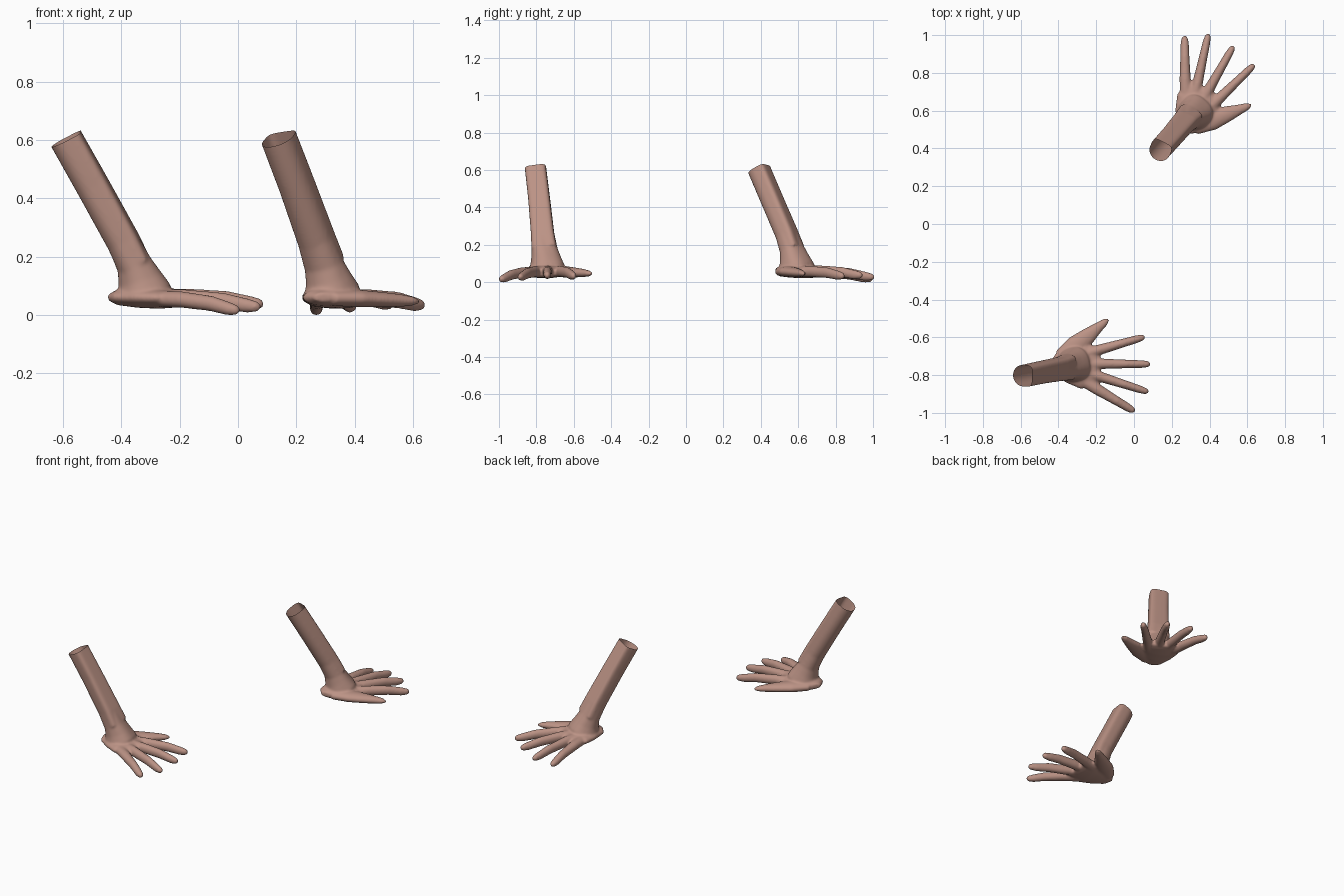
import bpy, bmesh
from math import sin, cos, pi, radians, copysign
from mathutils import Vector, Matrix

cube = bpy.data.objects.get("Cube")
if cube:
    bpy.data.objects.remove(cube)

SKIN = (0.50, 0.29, 0.235, 1)
skin = bpy.data.materials.new("skin")
skin.use_nodes = True
skin.diffuse_color = SKIN
bsdf = skin.node_tree.nodes["Principled BSDF"]
bsdf.inputs["Base Color"].default_value = SKIN
bsdf.inputs["Roughness"].default_value = 0.7


def loft(bm, stations, top_power=1.0, roll=0.0, sides=32):
    """Closed tube through stations (x, y, z, half width, half height)."""
    pts = [Vector(s[:3]) for s in stations]
    rings = []
    for i, (p, s) in enumerate(zip(pts, stations)):
        d = (pts[min(i + 1, len(pts) - 1)] - pts[max(i - 1, 0)]).normalized()
        side = d.cross(Vector((0, 0, 1))).normalized()
        up = side.cross(d)
        side, up = side * cos(roll) - up * sin(roll), up * cos(roll) + side * sin(roll)
        ring = []
        for k in range(sides):
            c, n = cos(2 * pi * k / sides), sin(2 * pi * k / sides)
            power = top_power if n > 0 else 1.0
            u = copysign(abs(c) ** power, c) * s[3]
            v = copysign(abs(n) ** power, n) * s[4]
            ring.append(bm.verts.new(p + side * u + up * v))
        rings.append(ring)
    for a, b in zip(rings, rings[1:]):
        for k in range(sides):
            j = (k + 1) % sides
            bm.faces.new((a[k], a[j], b[j], b[k]))
    bm.faces.new(rings[0])
    bm.faces.new(rings[-1])


def finger(bm, root, base, tip, wide, thick):
    """Tapered digit: metacarpal from root to base, then out to a rounded tip."""
    root, base, tip = Vector(root), Vector(base), Vector(tip)
    mid = base.lerp(tip, 0.5) + Vector((0, 0, 0.006))
    rows = [(root, wide * 1.3, thick), (base, wide, thick),
            (mid, wide * 0.82, thick * 0.95),
            (base.lerp(tip, 0.82), wide * 0.74, thick * 0.82),
            (base.lerp(tip, 0.95), wide * 0.58, thick * 0.62),
            (tip, wide * 0.25, thick * 0.3)]
    loft(bm, [(*p, w, h) for p, w, h in rows], sides=20)


bm = bmesh.new()
# Forearm: flat on its front, round behind
loft(bm, [(-0.63, -0.812, 0.68, 0.057, 0.057), (-0.59, -0.803, 0.60, 0.057, 0.057),
          (-0.50, -0.784, 0.44, 0.058, 0.057), (-0.395, -0.765, 0.25, 0.062, 0.057)
          , (-0.357, -0.757, 0.17, 0.068, 0.058)], top_power=0.4, roll=radians(16))
# Wrist
loft(bm, [(-0.41, -0.768, 0.28, 0.058, 0.052), (-0.357, -0.757, 0.17, 0.070, 0.060),
          (-0.338, -0.75, 0.12, 0.080, 0.075), (-0.325, -0.745, 0.08, 0.092, 0.092),
          (-0.32, -0.745, 0.055, 0.095, 0.095)], top_power=0.8)
# Palm
loft(bm, [(-0.433, -0.715, 0.058, 0.03, 0.015), (-0.41, -0.73, 0.058, 0.068, 0.027),
          (-0.34, -0.74, 0.058, 0.104, 0.036), (-0.27, -0.752, 0.056, 0.122, 0.037),
          (-0.21, -0.755, 0.053, 0.108, 0.030), (-0.18, -0.755, 0.05, 0.09, 0.02)])
# Thumb, with a broad web at its root
loft(bm, [(-0.39, -0.705, 0.055, 0.04, 0.026), (-0.31, -0.645, 0.054, 0.055, 0.030),
          (-0.24, -0.59, 0.05, 0.043, 0.026), (-0.19, -0.548, 0.047, 0.028, 0.022),
          (-0.155, -0.52, 0.045, 0.020, 0.016), (-0.135, -0.503, 0.043, 0.007, 0.006)])
# Four fingers
finger(bm, (-0.30, -0.70, 0.055), (-0.18, -0.665, 0.055), (0.058, -0.597, 0.03), 0.028, 0.030)
finger(bm, (-0.30, -0.74, 0.057), (-0.17, -0.740, 0.058), (0.088, -0.742, 0.034), 0.028, 0.030)
finger(bm, (-0.30, -0.77, 0.057), (-0.18, -0.808, 0.055), (0.077, -0.890, 0.024), 0.028, 0.030)
finger(bm, (-0.32, -0.79, 0.055), (-0.19, -0.878, 0.050), (0.004, -0.993, 0.012), 0.030, 0.028)
bmesh.ops.recalc_face_normals(bm, faces=bm.faces)
rough = bpy.data.meshes.new("rough_arm")
bm.to_mesh(rough)
bm.free()

# Fuse the parts into one skin
helper = bpy.data.objects.new("arm_helper", rough)
bpy.context.collection.objects.link(helper)
fuse = helper.modifiers.new("fuse", 'REMESH')
fuse.mode = 'VOXEL'
fuse.voxel_size = 0.006
relax = helper.modifiers.new("relax", 'SMOOTH')
relax.factor = 0.5
relax.iterations = 10
deps = bpy.context.evaluated_depsgraph_get()
fused = bpy.data.meshes.new_from_object(helper.evaluated_get(deps))
bpy.data.objects.remove(helper)

# Cut the forearm open at its upper end
bm = bmesh.new()
bm.from_mesh(fused)
bmesh.ops.bisect_plane(bm, geom=bm.verts[:] + bm.edges[:] + bm.faces[:],
                       plane_co=(-0.59, -0.803, 0.60), plane_no=(-0.46, -0.1, 0.88),
                       clear_outer=True)
low = min(v.co.z for v in bm.verts)
bmesh.ops.translate(bm, verts=bm.verts, vec=(0, 0, -low))
for f in bm.faces:
    f.smooth = True


def add_arm(name, matrix, flip):
    part = bm.copy()
    part.transform(matrix)
    if flip:
        bmesh.ops.reverse_faces(part, faces=part.faces)
    mesh = bpy.data.meshes.new(name)
    part.to_mesh(mesh)
    part.free()
    mesh.materials.clear()
    mesh.materials.append(skin)
    bpy.context.collection.objects.link(bpy.data.objects.new(name, mesh))


# One arm and its turned mirror image
mirror = (Matrix.Translation((1.126, 0.496, 0)) @ Matrix.Rotation(radians(60), 4, 'Z')
          @ Matrix.Diagonal((1, -1, 1, 1)))
add_arm("front_arm", Matrix.Identity(4), False)
add_arm("back_arm", mirror, True)
bm.free()
